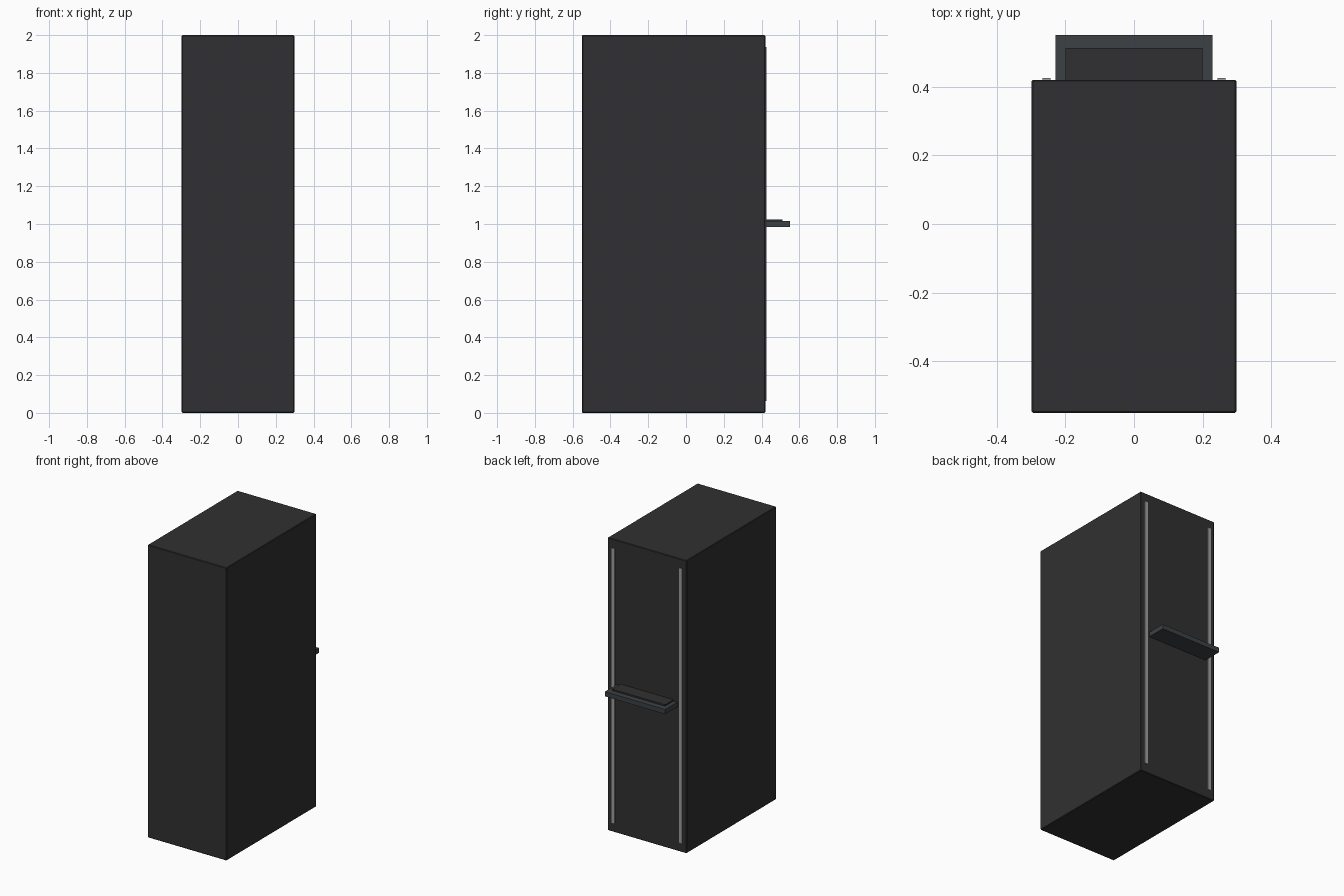
import bpy

if "Cube" in bpy.data.objects:
    bpy.data.objects.remove(bpy.data.objects["Cube"])


def material(name, rgb):
    m = bpy.data.materials.new(name)
    m.diffuse_color = (*rgb, 1)
    m.use_nodes = True
    m.node_tree.nodes["Principled BSDF"].inputs["Base Color"].default_value = m.diffuse_color
    return m


def box(name, lo, hi, mat, bevel=0.0):
    bpy.ops.mesh.primitive_cube_add(size=1, location=[(a + b) / 2 for a, b in zip(lo, hi)])
    o = bpy.context.object
    o.name = name
    o.scale = [b - a for a, b in zip(lo, hi)]
    bpy.ops.object.transform_apply(location=False, rotation=False, scale=True)
    o.data.materials.append(mat)
    if bevel:
        mod = o.modifiers.new("edge_bevel", "BEVEL")
        mod.width = bevel
        mod.segments = 1
    return o


black = material("cabinet_black", (0.03, 0.03, 0.032))
slate = material("tray_slate", (0.045, 0.053, 0.06))
steel = material("rail_steel", (0.35, 0.35, 0.36))

# Tall closed cabinet
box("cabinet", (-0.298, -0.55, 0), (0.298, 0.42, 2), black, 0.004)

# Vertical rails on the rear face
for side, x in (("left", -0.255), ("right", 0.255)):
    box(side + "_rail", (x - 0.012, 0.41, 0.062), (x + 0.012, 0.425, 1.938), steel)

# Pull-out shelf with a thin keyboard on it
box("shelf", (-0.228, 0.40, 0.983), (0.228, 0.55, 1.015), slate)
box("keyboard", (-0.2, 0.40, 1.013), (0.2, 0.512, 1.025), black)
